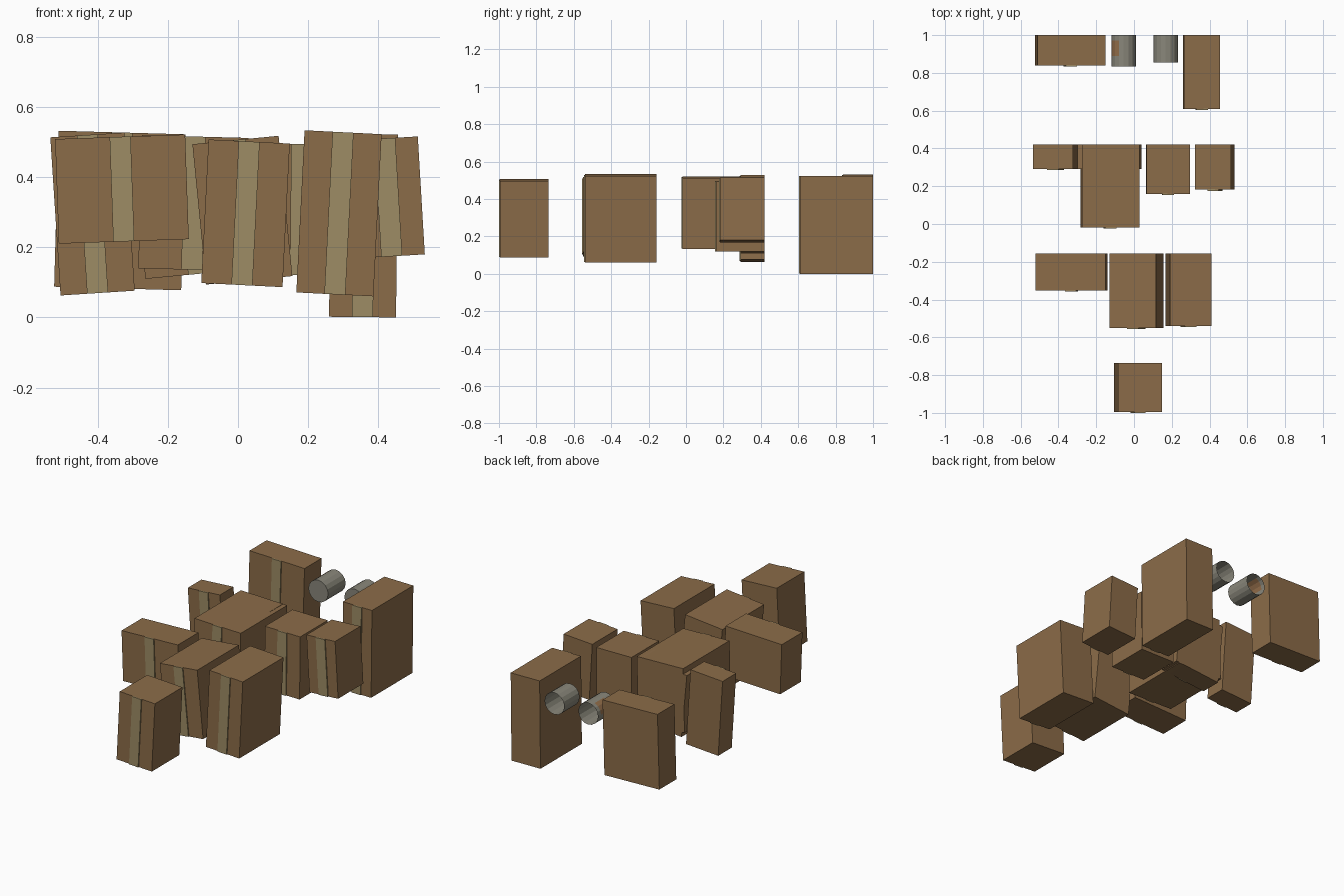
import bpy, bmesh, math
from mathutils import Matrix, Vector

if "Cube" in bpy.data.objects:
    bpy.data.objects.remove(bpy.data.objects["Cube"])


def material(name, rgb):
    m = bpy.data.materials.new(name)
    m.diffuse_color = (*rgb, 1)
    m.use_nodes = True
    m.node_tree.nodes["Principled BSDF"].inputs["Base Color"].default_value = m.diffuse_color
    return m


CARD = material("cardboard_brown", (0.26, 0.15, 0.066))
TAPE = material("tape_tan", (0.34, 0.265, 0.13))
TIN = material("tin_grey", (0.25, 0.24, 0.195))
RUST = material("rust_brown", (0.30, 0.16, 0.07))


def finish(bm, name, mats):
    me = bpy.data.meshes.new(name)
    bm.to_mesh(me)
    bm.free()
    for m in mats:
        me.materials.append(m)
    ob = bpy.data.objects.new(name, me)
    bpy.context.collection.objects.link(ob)
    return ob


def block(name, mat, x, y0, y1, z, w, h, lean):
    # box leaning sideways: positive lean tips its top towards +x
    bm = bmesh.new()
    bmesh.ops.create_cube(bm, size=1)
    bmesh.ops.scale(bm, vec=(w, y1 - y0, h), verts=bm.verts)
    bm.transform(Matrix.Translation((x, (y0 + y1) / 2, z))
                 @ Matrix.Rotation(math.radians(lean), 4, 'Y'))
    return finish(bm, name, [mat])


def can(name, x, z, y0, y1, r, rusty, sides=16, rings=6):
    # thin shell along y, closed at the front, open at the back
    bm = bmesh.new()
    loops = []
    for j in range(rings + 1):
        y = y0 + (y1 - y0) * j / rings
        loops.append([bm.verts.new((x + r * math.cos(a), y, z + r * math.sin(a)))
                      for a in (2 * math.pi * i / sides for i in range(sides))])
    for a, b in zip(loops, loops[1:]):
        for i in range(sides):
            k = (i + 1) % sides
            bm.faces.new((a[i], b[i], b[k], a[k]))
    bm.faces.new(loops[0])
    bm.normal_update()
    if rusty:
        # rust patch on the upper left flank
        for f in bm.faces:
            c = f.calc_center_median() - Vector((x, 0, z))
            f.material_index = int(c.x < -0.015 and c.z > 0 and 0.89 < c.y < 0.98)
    return finish(bm, name, [TIN, RUST])


# name, x, front y, back y, z, width, height, lean in degrees
BOXES = [
    ("back_left", -0.337, 0.84, 1.0, 0.305, 0.3625, 0.445, 1.6),
    ("back_right", 0.358, 0.61, 1.0, 0.262, 0.191, 0.522, 0.6),
    ("middle_far_left", -0.415, 0.292, 0.42, 0.295, 0.212, 0.452, -3.7),
    ("middle_rear", -0.13, 0.292, 0.42, 0.312, 0.305, 0.377, -5.4),
    ("middle_left", -0.127, -0.018, 0.42, 0.326, 0.305, 0.38, 1.5),
    ("middle_right", 0.18, 0.16, 0.42, 0.308, 0.232, 0.374, 0.5),
    ("middle_far_right", 0.4285, 0.182, 0.42, 0.3425, 0.189, 0.337, -3.4),
    ("front_left", -0.331, -0.352, -0.157, 0.366, 0.371, 0.2985, -2.0),
    ("front_centre", 0.0125, -0.55, -0.157, 0.306, 0.247, 0.402, -5.6),
    ("front_right", 0.288, -0.54, -0.157, 0.297, 0.22, 0.463, 2.9),
    ("foremost", 0.0215, -0.994, -0.735, 0.297, 0.232, 0.41, 2.9),
]

# boxes, each with a tape strip down the front
for name, x, y0, y1, z, w, h, lean in BOXES:
    block(name + "_box", CARD, x, y0, y1, z, w, h, lean)
    block(name + "_tape", TAPE, x, y0 - 0.006, y0 + 0.002, z, 0.06, h, lean)

# two open tins at the back
can("rusty_tin", -0.055, 0.415, 0.835, 1.0, 0.065, True)
can("clean_tin", 0.168, 0.415, 0.855, 1.0, 0.065, False)
